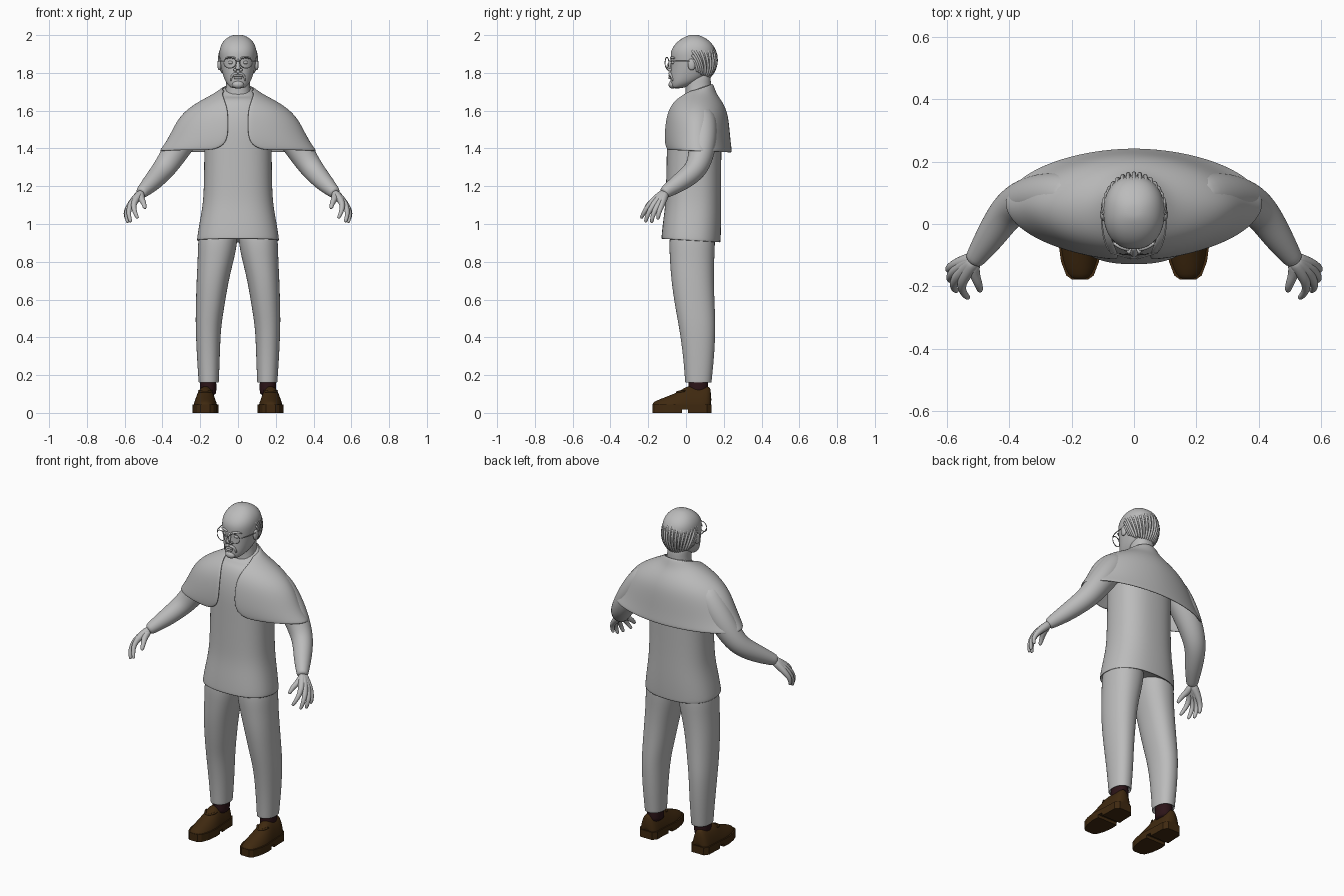
import bpy, bmesh, math
from mathutils import Vector

cube = bpy.data.objects.get("Cube")
if cube:
    bpy.data.objects.remove(cube)


def material(name, rgb):
    m = bpy.data.materials.new(name)
    m.use_nodes = True
    m.diffuse_color = (*rgb, 1)
    m.node_tree.nodes["Principled BSDF"].inputs["Base Color"].default_value = (*rgb, 1)
    return m


GREY = material("plain grey", (0.5, 0.5, 0.5))
BROWN = material("shoe brown", (0.05, 0.022, 0.005))
MAROON = material("sock maroon", (0.025, 0.007, 0.009))


def spow(v, n):
    return math.copysign(abs(v) ** (2 / n), v)


def skin(name, rings, mat=GREY, loop=True, caps=True, mirror=False, level=2, thick=0):
    """Join equal-length rings of points into a smooth surface."""
    bm = bmesh.new()
    rows = [[bm.verts.new(p) for p in ring] for ring in rings]
    n = len(rows[0])
    for a, b in zip(rows, rows[1:]):
        for i in range(n if loop else n - 1):
            j = (i + 1) % n
            bm.faces.new((a[i], a[j], b[j], b[i]))
    if caps:
        bm.faces.new(rows[0][::-1])
        bm.faces.new(rows[-1])
    bmesh.ops.recalc_face_normals(bm, faces=bm.faces)
    for f in bm.faces:
        f.smooth = True
    me = bpy.data.meshes.new(name)
    bm.to_mesh(me)
    bm.free()
    me.materials.append(mat)
    ob = bpy.data.objects.new(name, me)
    bpy.context.collection.objects.link(ob)
    if mirror:
        ob.modifiers.new("mirror", 'MIRROR').use_clip = False
    if thick:
        s = ob.modifiers.new("thickness", 'SOLIDIFY')
        s.thickness, s.offset = thick, 0
    if level:
        s = ob.modifiers.new("smooth", 'SUBSURF')
        s.levels = s.render_levels = level
    return ob


def oval(z, w, yf, yb, xc=0, n=2.2, tilt=0, opening=0, count=28):
    """Horizontal ring with separate front and back depth, optionally open in front."""
    yc = (yf + yb) / 2
    start = math.asin(min(1, opening / w) ** (n / 2))
    steps = count - 1 if opening else count
    pts = []
    for i in range(count):
        a = start + (2 * math.pi - 2 * start) * i / steps
        y = yc - (yb - yf) / 2 * spow(math.cos(a), n)
        pts.append((xc + w * spow(math.sin(a), n), y, z + tilt * (y - yc)))
    return pts


def tube(name, pts, mat=GREY, sides=8, mirror=False, level=2, closed=False):
    """Round tube through (x, y, z, radius) points."""
    pos = [Vector(p[:3]) for p in pts]
    side, rings = None, []
    for i, p in enumerate(pts):
        t = (pos[min(i + 1, len(pos) - 1)] - pos[max(i - 1, 0)]).normalized()
        if side is None:
            side = t.orthogonal()
        side = (side - t * side.dot(t)).normalized()
        up = t.cross(side)
        rings.append([pos[i] + (side * math.cos(a) + up * math.sin(a)) * p[3]
                      for a in (2 * math.pi * k / sides for k in range(sides))])
    return skin(name, rings, mat, mirror=mirror, level=level)


def ball(name, loc, size, mirror=False):
    rings = []
    for k in range(1, 8):
        a = math.pi * k / 8
        rings.append([(loc[0] + size[0] * math.sin(a) * math.cos(b),
                       loc[1] + size[1] * math.sin(a) * math.sin(b),
                       loc[2] - size[2] * math.cos(a))
                      for b in (math.pi * j / 6 for j in range(12))])
    return skin(name, rings, mirror=mirror, level=1)


# Shirt, with the hem folded under
shirt = [(.94, .195, -.11, .16), (.905, .217, -.13, .182), (.92, .219, -.131, .184),
         (1.0, .206, -.123, .187), (1.1, .187, -.109, .187), (1.2, .181, -.106, .186),
         (1.39, .179, -.102, .188), (1.5, .182, -.1, .19), (1.6, .172, -.082, .18),
         (1.66, .13, -.05, .16)]
rings = [oval(*r, n=2.4, tilt=-.06) for r in shirt]
rings += [oval(1.695, .09, -.01, .142, tilt=.3), oval(1.725, .075, .0, .132, tilt=.4)]
skin("shirt", rings)

# Shoulder cape, open down the front with rounded lower corners
cape = [(1.715, .08, -.004, .138, .072), (1.69, .115, -.028, .155, .085),
        (1.65, .195, -.066, .188, .07), (1.60, .272, -.092, .212, .053),
        (1.54, .322, -.106, .222, .05), (1.46, .36, -.113, .229, .05),
        (1.41, .392, -.111, .235, .07), (1.385, .412, -.106, .238, .13)]
skin("shoulder_cape", [oval(z, w, f, b, n=1.9, tilt=.4 if z > 1.7 else -.04, opening=o, count=40)
                       for z, w, f, b, o in cape], loop=False, caps=False, thick=.012)

# Trousers
leg = [(.18, .155, .045, .01, .12), (.152, .155, .053, -.005, .135), (.17, .155, .054, -.005, .136),
       (.3, .157, .061, -.015, .15), (.45, .158, .067, -.036, .157), (.55, .149, .075, -.056, .153),
       (.7, .135, .085, -.079, .147), (.82, .116, .097, -.086, .15), (.9, .108, .105, -.09, .155),
       (1.0, .1, .1, -.08, .15)]
skin("trouser_leg", [oval(z, w, f, b, xc=x) for z, x, w, f, b in leg], mirror=True)

# Socks
skin("sock", [oval(z, .044, .012, .118, xc=.158, count=16) for z in (.09, .12, .15, .2)],
      MAROON, mirror=True, level=1)

# Shoes: upper as sections along the foot, sole and heel from the same outline
foot = [(-.178, .022, .05), (-.165, .04, .062), (-.12, .057, .08), (-.06, .065, .103),
        (-.02, .062, .125), (.01, .059, .147), (.06, .056, .138), (.11, .055, .142), (.135, .036, .14)]
upper = []
for y, w, top in foot:
    ring = []
    for k in range(20):
        a = 2 * math.pi * k / 20
        s = spow(math.sin(a), 2.3)
        ring.append((.173 + w * spow(math.cos(a), 2.3) * (1 - .25 * max(s, 0)), y,
                     .04 + s * (top - .04 if s > 0 else .012)))
    upper.append(ring)
skin("shoe_upper", upper, BROWN, mirror=True, level=1)


def sole(name, y0, y1, z0, z1):
    part = [(y, w + .004) for y, w, t in foot if y0 <= y <= y1]
    edge = [(.173 + w, y) for y, w in part] + [(.173 - w, y) for y, w in reversed(part)]
    ob = skin(name, [[(x, y, z) for x, y in edge] for z in (z0, z1)], BROWN, mirror=True, level=0)
    for p in ob.data.polygons:
        p.use_smooth = False


sole("shoe_sole", -.2, .2, .018, .045)
sole("shoe_front_tread", -.2, -.015, 0, .02)
sole("shoe_heel", .005, .2, 0, .02)
tube("shoe_lace_flap", [(.135, .0, .118, .006), (.15, -.035, .112, .007), (.173, -.052, .108, .007),
                        (.196, -.035, .112, .007), (.211, .0, .118, .006)], BROWN, mirror=True, level=1)

# Arms
tube("arm", [(.17, .085, 1.6, .07), (.24, .09, 1.52, .08), (.315, .088, 1.41, .075),
             (.375, .068, 1.315, .065), (.415, .03, 1.265, .058), (.46, -.04, 1.215, .05),
             (.505, -.105, 1.172, .035), (.517, -.122, 1.16, .03)], sides=14, mirror=True)

# Hands: each finger runs from the wrist through its knuckle
fingers = {"index_finger": ((.552, -.183, 1.115), (.553, -.215, 1.075), (.533, -.236, 1.035)),
           "middle_finger": ((.57, -.17, 1.105), (.582, -.2, 1.06), (.57, -.214, 1.015)),
           "ring_finger": ((.577, -.15, 1.098), (.594, -.174, 1.055), (.585, -.182, 1.012)),
           "little_finger": ((.576, -.13, 1.098), (.597, -.145, 1.06), (.592, -.148, 1.03))}
wrist = Vector((.508, -.11, 1.168))
for name, (knuckle, middle, tip) in fingers.items():
    base = wrist.lerp(Vector(knuckle), .5)
    tube(name, [(*wrist, .027), (*base, .024), (*knuckle, .018), (*middle, .0135),
                (*tip, .0105), (*(Vector(tip) + Vector((-.003, 0, -.006))), .006)], mirror=True)
tube("thumb", [(.512, -.118, 1.16, .024), (.515, -.155, 1.135, .02), (.5, -.188, 1.115, .015),
               (.494, -.21, 1.09, .012), (.492, -.215, 1.08, .007)], mirror=True)

# Neck and head
skin("neck", [oval(z, w, f, b) for z, w, f, b in
              [(1.64, .08, -.01, .14), (1.7, .067, .0, .132), (1.75, .062, -.005, .132), (1.82, .062, .0, .13)]])
head = [(1.718, .025, -.068, -.03), (1.724, .043, -.078, .0), (1.75, .066, -.083, .07),
        (1.79, .081, -.083, .125), (1.83, .091, -.08, .147), (1.87, .097, -.081, .156),
        (1.91, .1, -.083, .157), (1.945, .093, -.066, .147), (1.975, .073, -.035, .12),
        (1.994, .045, .0, .085), (2.002, .018, .025, .058)]
skin("head", [oval(*r) for r in head])

# Face
tube("nose", [(0, -.074, 1.875, .009), (0, -.086, 1.85, .011), (0, -.094, 1.828, .014),
              (0, -.094, 1.815, .014)])
ball("nostril", (.014, -.085, 1.816), (.011, .013, .009), True)
ball("eye", (.038, -.068, 1.855), (.016, .012, .009), True)
ball("ear", (.098, .03, 1.845), (.012, .022, .033), True)
tube("brow", [(.012, -.082, 1.877, .006), (.04, -.077, 1.884, .008), (.07, -.058, 1.877, .005)], mirror=True)
tube("moustache", [(.0, -.088, 1.798, .008), (.02, -.084, 1.796, .009),
                   (.036, -.074, 1.78, .007), (.038, -.07, 1.755, .005)], mirror=True)
tube("upper_lip", [(x, -.088 + 5 * x * x, 1.784, .006) for x in (-.026, -.013, 0, .013, .026)])
tube("lower_lip", [(x, -.088 + 6 * x * x, 1.773, .007) for x in (-.022, -.011, 0, .011, .022)])
ball("chin_beard", (0, -.071, 1.738), (.033, .023, .022))

# Round glasses
rim = [(.043 + .033 * math.cos(a), -.101 + .01 * math.cos(a), 1.854 + .029 * math.sin(a), .0028)
       for a in (2 * math.pi * k / 20 for k in range(21))]
tube("glasses_rim", rim, sides=6, mirror=True, level=1)
tube("glasses_bridge", [(-.012, -.108, 1.86, .003), (0, -.109, 1.865, .003), (.012, -.108, 1.86, .003)], level=1)
tube("glasses_temple", [(.076, -.092, 1.862, .003), (.1, -.05, 1.863, .003), (.105, .035, 1.862, .003)],
     mirror=True, level=1)


# Braided hair around the sides and back of the bald crown
def braid(name, start, end, mirror):
    pts = []
    for i in range(19):
        t = i / 18
        az = math.radians(start[0] + (end[0] - start[0]) * t ** .8)
        el = math.radians(start[1] + (end[1] - start[1]) * t ** 1.4)
        r = (.009 if i % 2 else .0072) * (.6 if i in (0, 18) else 1)
        pts.append((.1 * math.cos(el) * math.sin(az), .04 + .122 * math.cos(el) * math.cos(az),
                    1.868 + .124 * math.sin(el), r))
    tube(name, pts, sides=6, mirror=mirror, level=1)


for k in range(7):
    braid("back_braid", (k * 15, 52 - k), (k * 8.5, -54 + k * 2), k > 0)
for k, el in enumerate((36, 24, 12, 0)):
    braid("side_braid", (101 - k * 3, el), (58 + k * 7, -42 + k * 4), True)
